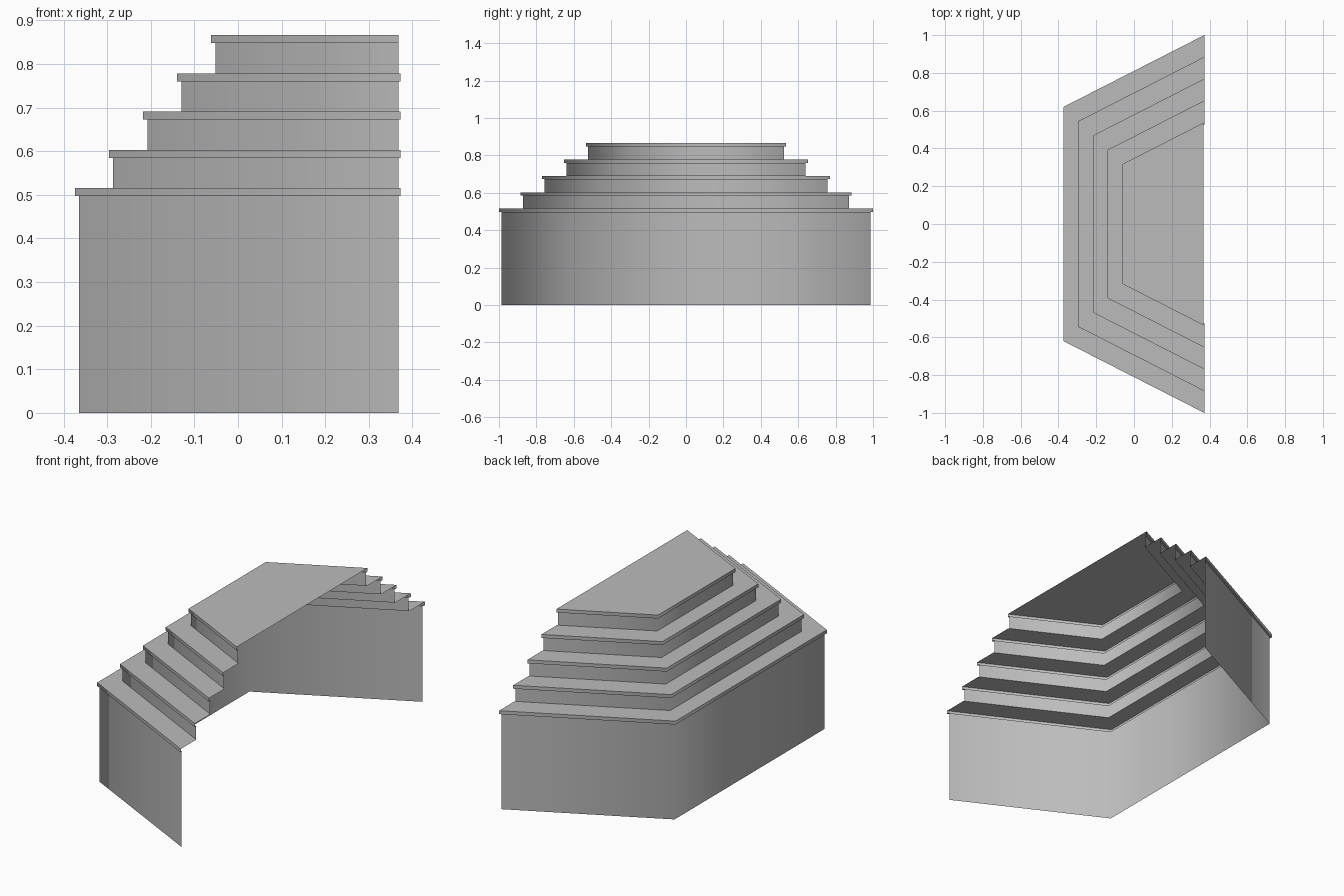
import bpy, bmesh, math

cube = bpy.data.objects.get("Cube")
if cube:
    bpy.data.objects.remove(cube, do_unlink=True)

grey = bpy.data.materials.new("plain_grey")
grey.use_nodes = True
colour = (0.5, 0.5, 0.5, 1)
grey.diffuse_color = colour
grey.node_tree.nodes["Principled BSDF"].inputs["Base Color"].default_value = colour

TIERS = 5
SLOPE = 0.51        # flare of the side walls
RISE = 0.0877       # height of one step
LIP = 0.01          # overhang of each tread
LIP_HEIGHT = 0.018
WALL_END = 0.368
TREAD_END = 0.372


def outline(tier, inset, z, end):
    """Open three-sided path: left end, two back corners, right end."""
    back = -0.374 + 0.078 * tier + inset
    y_open = 1.0 - 0.1155 * tier - inset * math.hypot(1, SLOPE)
    y_end = y_open - SLOPE * (TREAD_END - end)
    y_back = y_open - SLOPE * (TREAD_END - back)
    return [(end, y_end, z), (back, y_back, z), (back, -y_back, z), (end, -y_end, z)]


def sheet(name, paths, cap=False):
    """Bridge successive paths into an open shell, optionally closing the last."""
    bm = bmesh.new()
    rows = [[bm.verts.new(p) for p in path] for path in paths]
    for a, b in zip(rows, rows[1:]):
        for j in range(len(a) - 1):
            bm.faces.new((a[j], a[j + 1], b[j + 1], b[j]))
    if cap:
        bm.faces.new(rows[-1])
    mesh = bpy.data.meshes.new(name)
    bm.to_mesh(mesh)
    bm.free()
    mesh.materials.append(grey)
    obj = bpy.data.objects.new(name, mesh)
    bpy.context.collection.objects.link(obj)
    # Soften the wall corners but keep the lips and treads crisp
    bpy.ops.object.select_all(action='DESELECT')
    obj.select_set(True)
    bpy.context.view_layer.objects.active = obj
    bpy.ops.object.shade_smooth_by_angle(angle=math.radians(66))


floor = 0.0
for i in range(TIERS):
    top = 0.515 + RISE * i
    under = top - LIP_HEIGHT
    last = i == TIERS - 1
    end = WALL_END if last else TREAD_END

    # Upright wall of this tier
    sheet("base_wall" if i == 0 else f"riser_{i}",
          [outline(i, LIP, floor, WALL_END), outline(i, LIP, under, WALL_END)])

    # Overhanging lip folded into the tread, or into the top platform
    paths = [outline(i, LIP, under, end), outline(i, 0, under, end),
             outline(i, 0, top, end)]
    if not last:
        paths.append(outline(i + 1, LIP, top, end))
    sheet("top_platform" if last else f"tread_{i + 1}", paths, cap=last)
    floor = top
